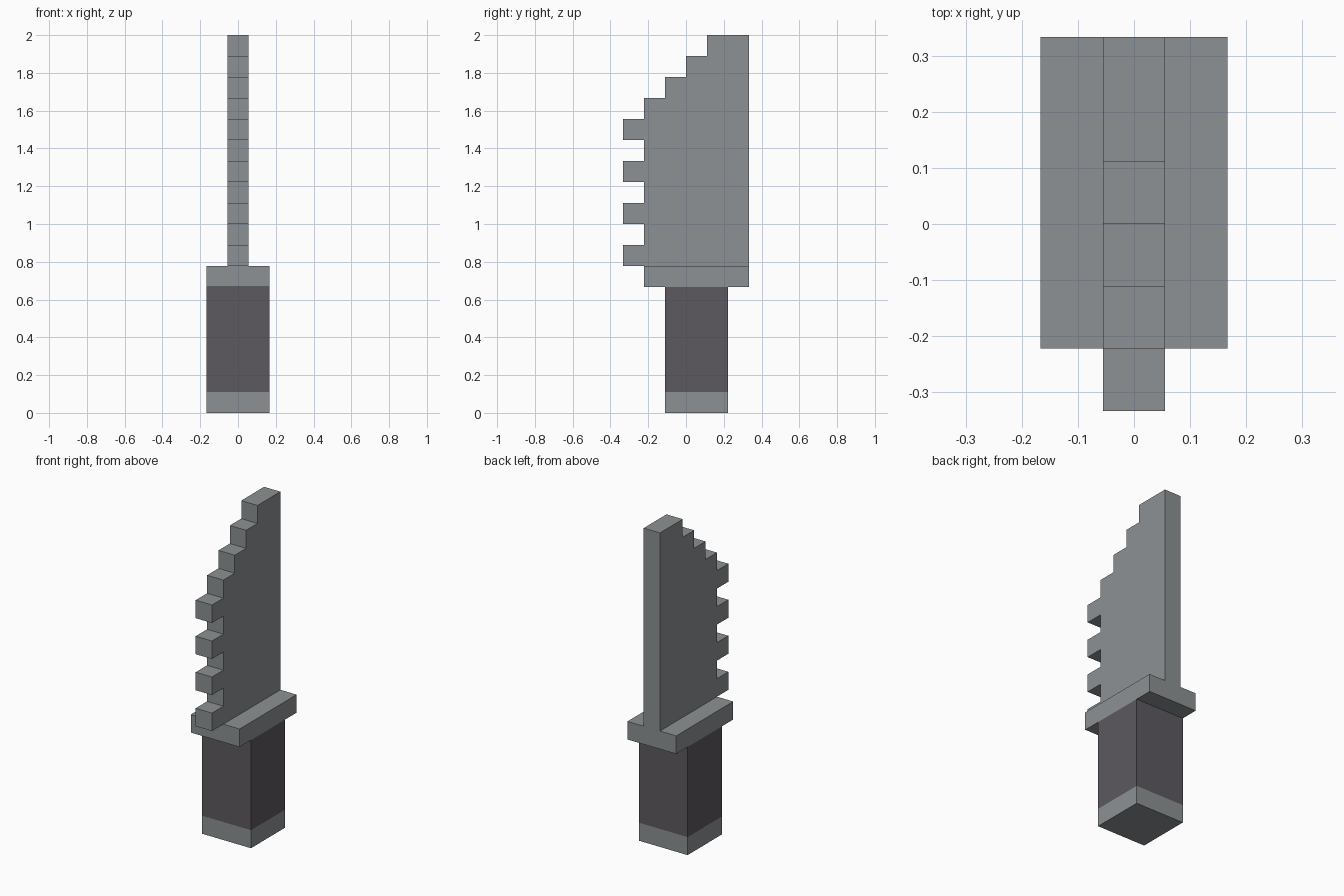
import bpy
import bmesh

cube = bpy.data.objects.get("Cube")
if cube:
    bpy.data.objects.remove(cube, do_unlink=True)

U = 2 / 18  # one block of the grid


def material(name, rgb):
    mat = bpy.data.materials.new(name)
    mat.use_nodes = True
    color = (*rgb, 1)
    mat.diffuse_color = color
    mat.node_tree.nodes["Principled BSDF"].inputs["Base Color"].default_value = color
    return mat


steel = material("steel grey", (0.266, 0.283, 0.292))
grip = material("dark grip", (0.107, 0.100, 0.114))


def extrude_profile(name, points, half_width, mat):
    """Extrude a (y, z) outline, given in blocks, symmetrically along x."""
    bm = bmesh.new()
    verts = [bm.verts.new((-half_width * U, y * U, z * U)) for y, z in points]
    face = bm.faces.new(verts)
    ext = bmesh.ops.extrude_face_region(bm, geom=[face])
    moved = [v for v in ext["geom"] if isinstance(v, bmesh.types.BMVert)]
    bmesh.ops.translate(bm, verts=moved, vec=(2 * half_width * U, 0, 0))
    bmesh.ops.recalc_face_normals(bm, faces=bm.faces)
    mesh = bpy.data.meshes.new(name)
    bm.to_mesh(mesh)
    bm.free()
    mesh.materials.append(mat)
    obj = bpy.data.objects.new(name, mesh)
    bpy.context.collection.objects.link(obj)
    return obj


def block(name, y0, y1, z0, z1, half_width, mat):
    outline = [(y0, z0), (y1, z0), (y1, z1), (y0, z1)]
    return extrude_profile(name, outline, half_width, mat)


# Handle and guard
block("pommel", -1, 2, 0, 1, 1.5, steel)
block("handle", -1, 2, 1, 6, 1.5, grip)
block("guard", -2, 3, 6, 7, 1.5, steel)

# Blade outline: straight back, saw teeth on the front, stepped tip
outline = [(3, 7), (3, 18)]
for i in range(3):  # steps from the tip down
    outline += [(1 - i, 18 - i), (1 - i, 17 - i)]
outline.append((-2, 15))
for z in (13, 11, 9, 7):  # saw teeth
    outline += [(-2, z + 1), (-3, z + 1), (-3, z)]
    if z > 7:
        outline.append((-2, z))
extrude_profile("blade", outline, 0.5, steel)
